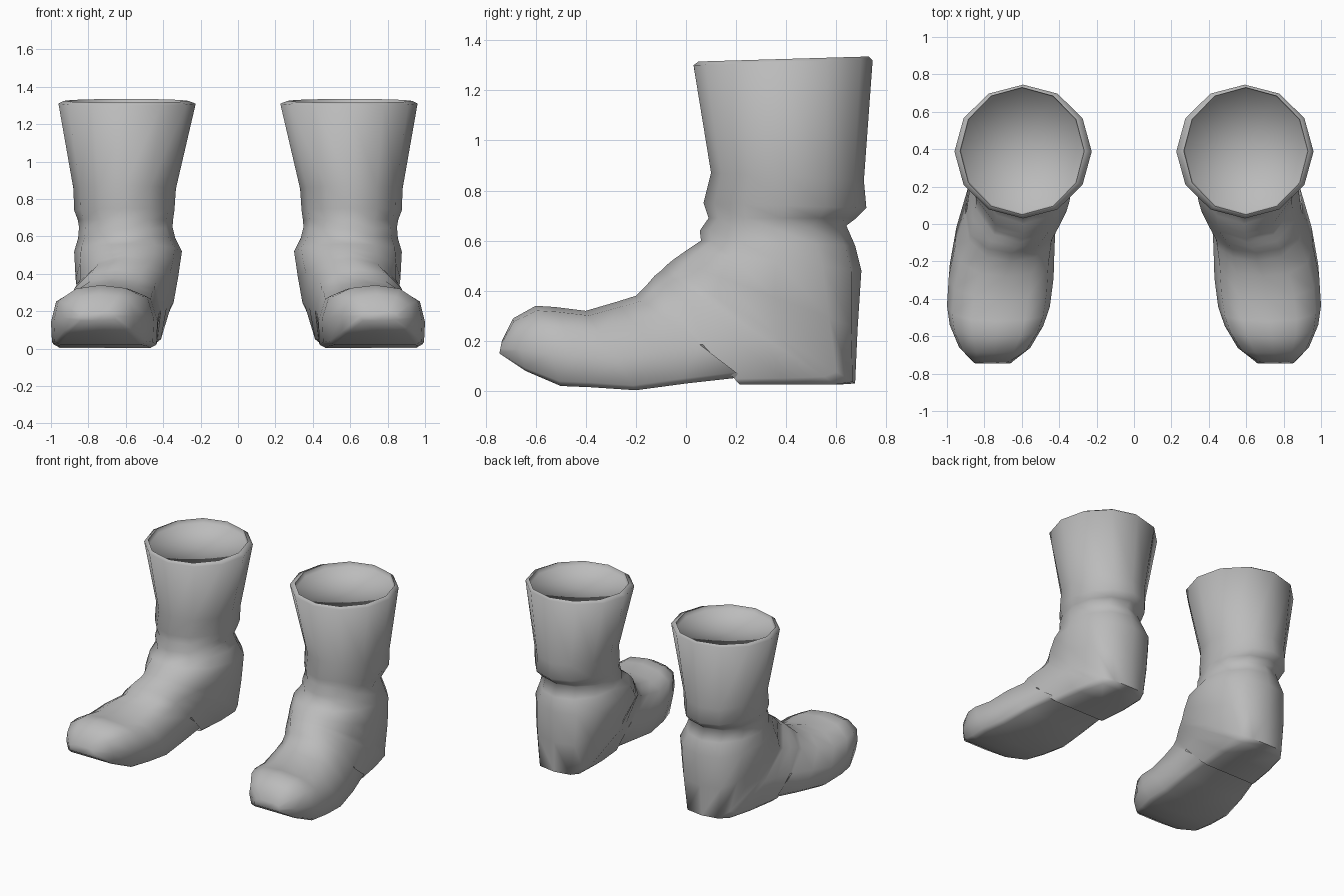
import bpy, bmesh, math

cube = bpy.data.objects.get("Cube")
if cube:
    bpy.data.objects.remove(cube)

leather = bpy.data.materials.new("grey leather")
leather.use_nodes = True
grey = (0.5, 0.5, 0.5, 1)
leather.diffuse_color = grey
leather.node_tree.nodes["Principled BSDF"].inputs["Base Color"].default_value = grey

# Foot section, from instep (u = 0) to sole (u = 1): outer and inner (u, half width)
OUTER = [(0, 0), (.06, .52), (.26, .90), (.6, 1), (.94, .98), (1, .86), (1, 0)]
INNER = [(0, 0), (.05, .52), (.18, .87), (.55, 1), (.94, .98), (1, .86), (1, 0)]
SECTION = OUTER + [(u, -s) for u, s in INNER[5:0:-1]]
SIDES = len(SECTION)

# Rings: front (y, z), back (y, z), centre x, half width,
# foot shape (0 round, 1 flat sole), width scale at the sole
SHAFT = [
    ((.06, 1.285), (.725, 1.30), .598, .325, 0, 1),
    ((.05, 1.315), (.73, 1.335), .598, .332, 0, 1),
    ((.03, 1.30), (.745, 1.32), .593, .367, 0, 1),
    ((.10, .87), (.71, .84), .606, .274, 0, 1),
    ((.07, .75), (.72, .73), .608, .268, 0, 1),
    ((.09, .69), (.68, .69), .602, .255, 0, 1),
    ((.055, .64), (.64, .66), .60, .25, 0, 1),
]
FOOT = [
    ((.06, .60), (.675, .58), .595, .26, 0, 1),
    ((0, .56), (.70, .48), .588, .288, .15, 1),
    ((-.05, .525), (.685, .25), .595, .285, .5, .75),
    ((-.08, .50), (.675, .03), .60, .275, .8, .55),
    ((-.10, .48), (.60, .025), .61, .265, .95, .72),
    ((-.125, .46), (.42, .025), .63, .255, 1, .85),
    ((-.155, .425), (.215, .025), .655, .245, 1, .92),
    ((-.20, .38), (.225, .055), .66, .247, 1, .92),
    ((-.28, .355), (0, .03), .69, .265, 1, 1),
    ((-.40, .32), (-.2, .003), .71, .28, 1, 1),
    ((-.52, .335), (-.38, .015), .725, .275, 1, 1),
    ((-.60, .34), (-.5, .02), .735, .25, 1, 1),
    ((-.69, .29), (-.64, .08), .745, .19, 1, 1),
    ((-.735, .2), (-.745, .15), .755, .1, 1, 1),
]


def ring(bm, side, front, back, cx, width, foot, sole):
    """One cross-section, blended between an ellipse and the foot section."""
    verts = []
    for i, (fu, fs) in enumerate(SECTION):
        t = math.tau * i / SIDES
        u = (1 - foot) * (1 - math.cos(t)) / 2 + foot * fu
        s = (1 - foot) * math.sin(t) + foot * fs
        s *= 1 - (1 - sole) * u ** 3
        y, z = (a + (b - a) * u for a, b in zip(front, back))
        verts.append(bm.verts.new((side * (cx + width * s), y, z)))
    return verts


def boot(name, side):
    bm = bmesh.new()
    rings = [ring(bm, side, *r) for r in SHAFT + FOOT]
    for a, b in zip(rings, rings[1:]):
        for i in range(SIDES):
            j = (i + 1) % SIDES
            bm.faces.new((a[i], a[j], b[j], b[i]))
    # Shallow dished top and flat toe tip
    centre = bm.verts.new((side * SHAFT[0][2], .39, 1.27))
    for i in range(SIDES):
        bm.faces.new((rings[0][i], centre, rings[0][(i + 1) % SIDES]))
    bm.faces.new(rings[-1])
    bmesh.ops.recalc_face_normals(bm, faces=bm.faces)
    mesh = bpy.data.meshes.new(name)
    bm.to_mesh(mesh)
    bm.free()
    mesh.materials.append(leather)
    obj = bpy.data.objects.new(name, mesh)
    bpy.context.collection.objects.link(obj)
    bpy.ops.object.select_all(action='DESELECT')
    obj.select_set(True)
    bpy.context.view_layer.objects.active = obj
    bpy.ops.object.shade_smooth_by_angle(angle=math.radians(82))


boot("left_boot", 1)
boot("right_boot", -1)
